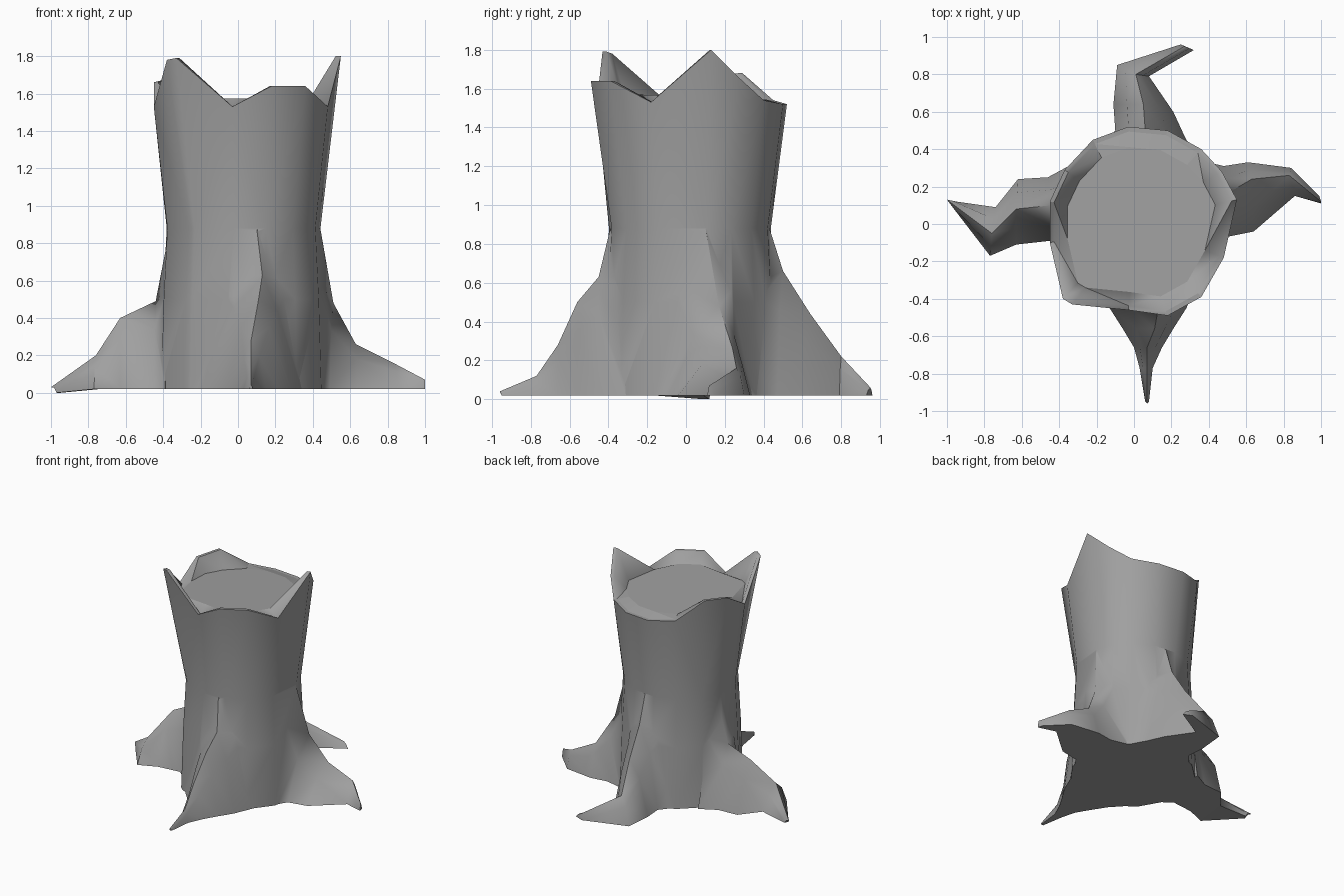
import bpy
import bmesh
from mathutils import Vector

cube = bpy.data.objects.get("Cube")
if cube:
    bpy.data.objects.remove(cube, do_unlink=True)

GREY = (0.35, 0.35, 0.35, 1)
GROUND = .02
bark = bpy.data.materials.new("stump grey")
bark.use_nodes = True
bark.diffuse_color = GREY
bark.node_tree.nodes["Principled BSDF"].inputs["Base Color"].default_value = GREY


def loft(name, rings):
    """Skin a list of equal-sized rings and cap both ends."""
    bm = bmesh.new()
    loops = [[bm.verts.new(p) for p in ring] for ring in rings]
    n = len(loops[0])
    for a, b in zip(loops, loops[1:]):
        for i in range(n):
            j = (i + 1) % n
            bm.faces.new((a[i], a[j], b[j], b[i]))
    bm.faces.new(loops[0][::-1])
    bm.faces.new(loops[-1])
    bmesh.ops.triangulate(bm, faces=[f for f in bm.faces if len(f.verts) == 4])
    bmesh.ops.recalc_face_normals(bm, faces=bm.faces)
    mesh = bpy.data.meshes.new(name)
    bm.to_mesh(mesh)
    bm.free()
    mesh.materials.append(bark)
    obj = bpy.data.objects.new(name, mesh)
    bpy.context.collection.objects.link(obj)
    return obj


# Trunk: jagged rim, round narrow waist, flared foot, hollowed top
rim = [Vector(p) for p in (
    (-.45, .12, 1.66), (-.37, .29, 1.68), (-.22, .45, 1.54), (-.03, .52, 1.52),
    (.18, .5, 1.52), (.36, .4, 1.54), (.47, .28, 1.65), (.55, .13, 1.8),
    (.48, -.18, 1.53), (.36, -.39, 1.64), (.18, -.49, 1.64), (-.03, -.46, 1.53),
    (-.33, -.43, 1.79), (-.38, -.4, 1.78), (-.45, -.1, 1.53))]
axis = Vector((.03, .02))


def round_ring(radius, z):
    return [(*(axis + (p.xy - axis).normalized() * radius), z) for p in rim]


lip = [(p.x * .95, p.y * .95, p.z) for p in rim]
floor = [(p.x * .79, p.y * .79, 1.56 - .03 * p.y) for p in rim]
trunk = loft("trunk", [round_ring(.455, GROUND), round_ring(.44, .5), round_ring(.42, .88),
                       rim, lip, floor])


# Roots: each station is left foot, crest, right foot
def root(name, stations):
    rings = []
    for left, crest, right in stations:
        a, b = (Vector((*foot, GROUND)) for foot in (left, right))
        c = Vector(crest)
        sides = []
        for foot in (a, b):
            s = foot.lerp(c, .45)
            s.z = foot.z + (c.z - foot.z) * .68
            sides.append(s)
        rings.append([a, sides[0], c, sides[1], b])
    return loft(name, rings)


roots = [
    root("front_root", [
        ((-.24, -.33), (.1, -.39, .88), (.34, -.31)),
        ((-.13, -.45), (.13, -.45, .63), (.28, -.45)),
        ((-.06, -.56), (.11, -.56, .5), (.21, -.56)),
        ((0, -.66), (.07, -.66, .28), (.15, -.66)),
        ((.03, -.77), (.07, -.77, .12), (.1, -.77)),
        ((.06, -.95), (.07, -.96, .04), (.08, -.95))]),
    root("left_root", [
        ((.42, -.18), (.44, .1, .88), (.35, .34)),
        ((.49, -.07), (.51, .17, .48), (.48, .31)),
        ((.64, -.04), (.63, .24, .26), (.61, .33)),
        ((.86, .15), (.83, .26, .16), (.84, .3)),
        ((1, .11), (1, .12, .07), (.99, .15))]),
    root("back_root", [
        ((-.2, .38), (.06, .43, .88), (.34, .34)),
        ((-.1, .5), (.06, .5, .66), (.27, .47)),
        ((-.11, .64), (.05, .64, .44), (.21, .6)),
        ((-.09, .85), (.01, .8, .22), (.08, .79)),
        ((.25, .96), (.27, .95, .06), (.32, .93))]),
    root("right_root", [
        ((-.33, .32), (-.38, .08, .8), (-.39, -.14)),
        ((-.46, .25), (-.44, .1, .49), (-.45, -.09)),
        ((-.62, .24), (-.63, .08, .4), (-.63, -.11)),
        ((-.74, .09), (-.76, -.05, .2), (-.77, -.17)),
        ((-.95, .12), (-1, .13, .03), (-.97, .09))]),
]

# Fuse the roots into the trunk
for r in roots:
    mod = trunk.modifiers.new("fuse " + r.name, "BOOLEAN")
    mod.operation = "UNION"
    mod.solver = "EXACT"
    mod.object = r
bpy.context.view_layer.update()
graph = bpy.context.evaluated_depsgraph_get()
fused = bpy.data.meshes.new_from_object(trunk.evaluated_get(graph))
trunk.modifiers.clear()
trunk.data = fused
trunk.name = "stump"
for r in roots:
    bpy.data.objects.remove(r, do_unlink=True)

# Right root tip dips to the ground
for v in fused.vertices:
    if v.co.x < -.9 and v.co.z < GROUND + .005:
        v.co.z -= GROUND

# Smooth bark, flat cut top and underside
bpy.ops.object.select_all(action="DESELECT")
trunk.select_set(True)
bpy.context.view_layer.objects.active = trunk
bpy.ops.object.shade_smooth_by_angle(angle=1.2)
for face in fused.polygons:
    if abs(face.normal.z) > .99:
        face.use_smooth = False
